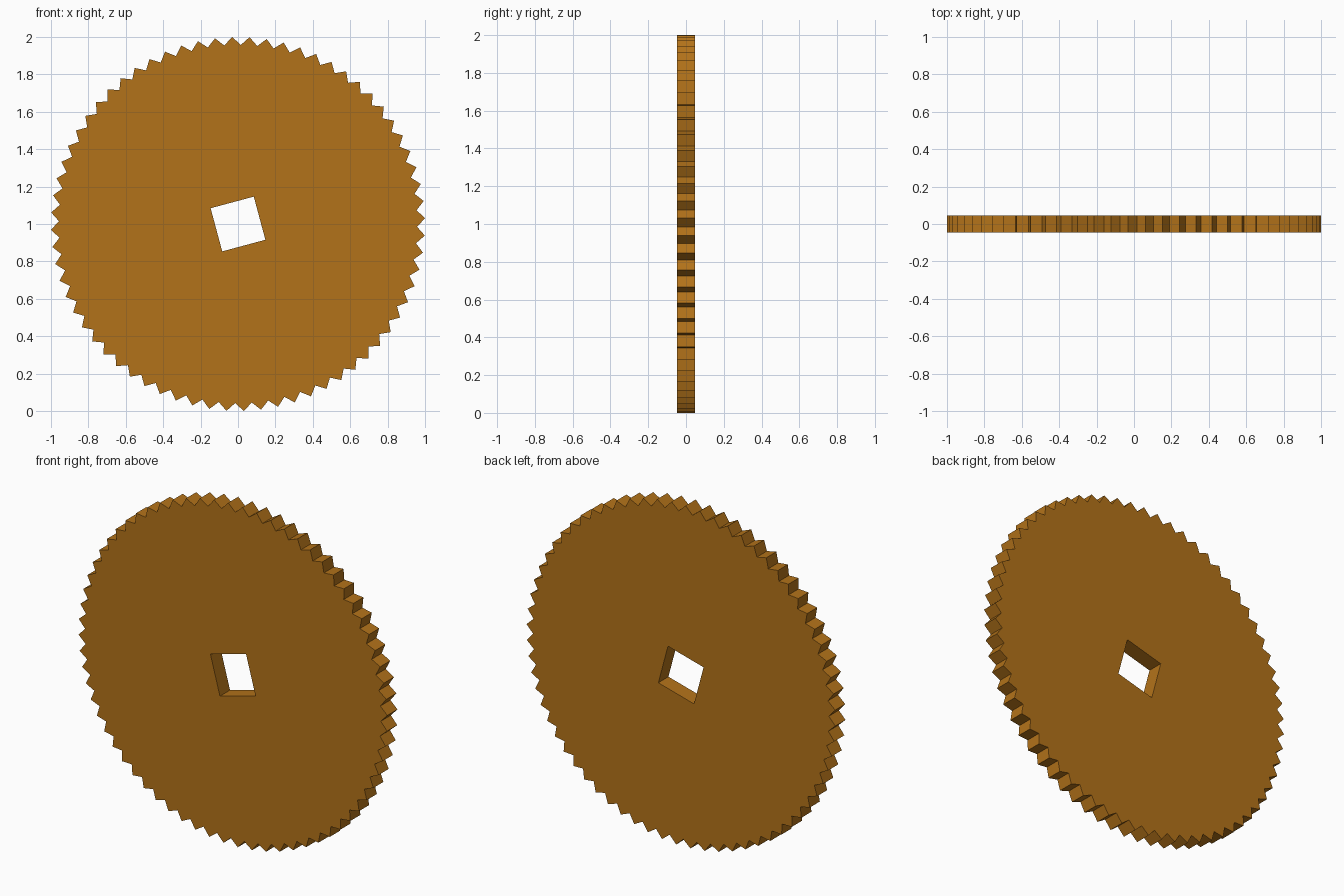
import bpy, bmesh
from math import sin, cos, radians, pi

if "Cube" in bpy.data.objects:
    bpy.data.objects.remove(bpy.data.objects["Cube"])

TEETH = 68
TILT = radians(15)
HALF = 0.0465
TIP = 1.0005
# every tip is a right angle, as on a square's corner
ROOT = TIP * cos(pi / 4) / cos(pi / 4 - pi / TEETH)


def loop(bm, points):
    """Closed edge loop in the XZ plane at the front face."""
    vs = [bm.verts.new((r * cos(a), -HALF, 1 + r * sin(a))) for r, a in points]
    return [bm.edges.new((vs[i - 1], vs[i])) for i in range(len(vs))]


bm = bmesh.new()

# Toothed rim and square arbor hole
rim = [(TIP if i % 2 else ROOT, TILT + i * pi / TEETH) for i in range(2 * TEETH)]
hole = [(0.169, TILT + pi / 4 + i * pi / 2) for i in range(4)]
edges = loop(bm, rim) + loop(bm, hole)
bmesh.ops.triangle_fill(bm, use_beauty=True, use_dissolve=False, edges=edges,
                        normal=(0, -1, 0))

# Thickness
res = bmesh.ops.extrude_face_region(bm, geom=bm.faces[:], use_keep_orig=True)
new = [g for g in res["geom"] if isinstance(g, bmesh.types.BMVert)]
bmesh.ops.translate(bm, verts=new, vec=(0, 2 * HALF, 0))
bmesh.ops.recalc_face_normals(bm, faces=bm.faces[:])

mesh = bpy.data.meshes.new("toothed_wheel")
bm.to_mesh(mesh)
bm.free()
wheel = bpy.data.objects.new("toothed_wheel", mesh)
bpy.context.collection.objects.link(wheel)

# Brown metal colour
mat = bpy.data.materials.new("brown")
mat.diffuse_color = (0.45, 0.17, 0.01, 1)
mat.use_nodes = True
mat.node_tree.nodes["Principled BSDF"].inputs["Base Color"].default_value = mat.diffuse_color
mesh.materials.append(mat)
